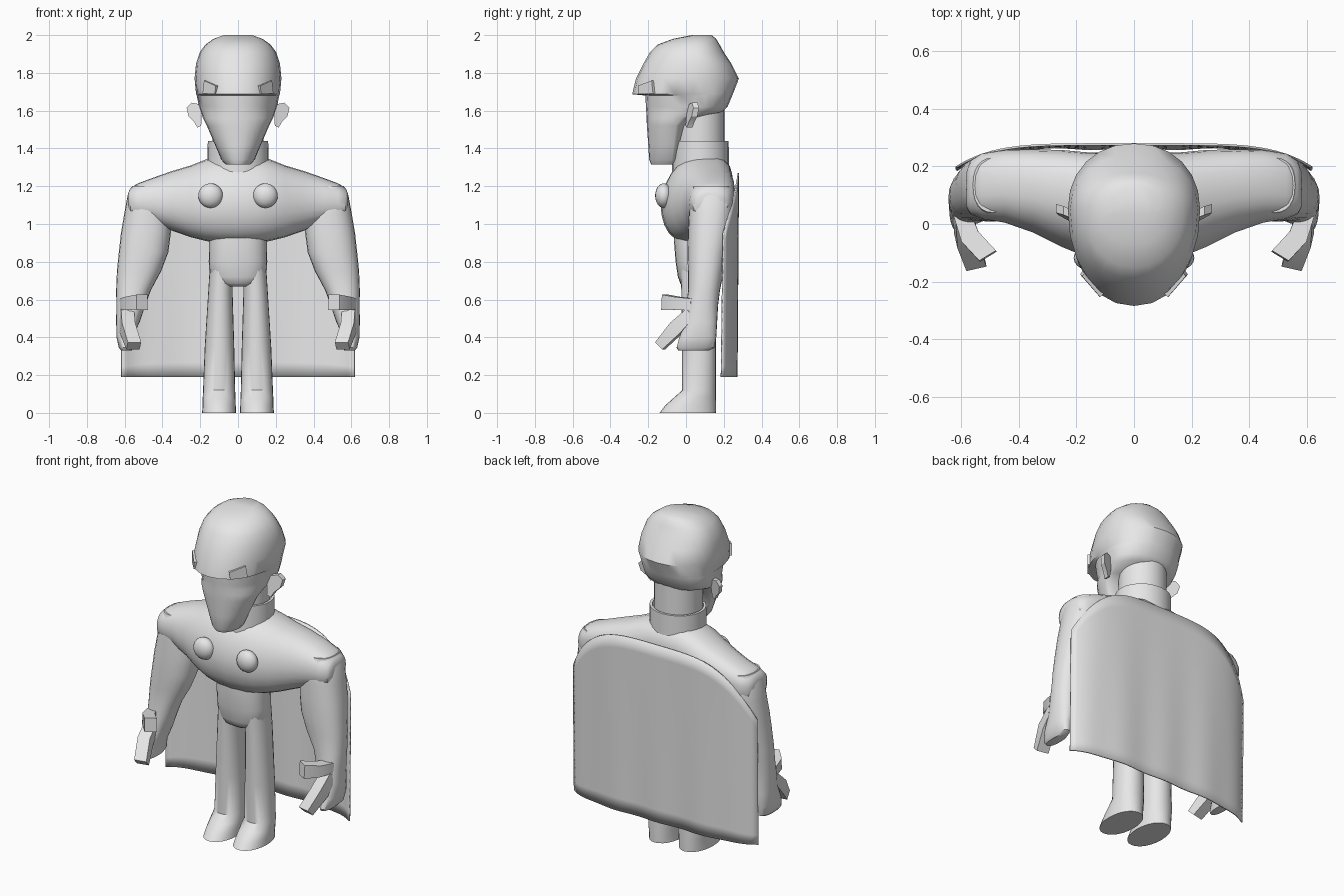
import bpy, bmesh, math
from mathutils import Vector

cube = bpy.data.objects.get("Cube")
if cube:
    bpy.data.objects.remove(cube)

GREY = bpy.data.materials.new("plain grey")
GREY.use_nodes = True
GREY.diffuse_color = (0.8, 0.8, 0.8, 1)
GREY.node_tree.nodes["Principled BSDF"].inputs["Base Color"].default_value = (0.8, 0.8, 0.8, 1)


def finish(name, bm, angle=40):
    bmesh.ops.recalc_face_normals(bm, faces=bm.faces)
    mesh = bpy.data.meshes.new(name)
    bm.to_mesh(mesh)
    bm.free()
    mesh.materials.append(GREY)
    obj = bpy.data.objects.new(name, mesh)
    bpy.context.collection.objects.link(obj)
    bpy.ops.object.select_all(action='DESELECT')
    obj.select_set(True)
    bpy.context.view_layer.objects.active = obj
    if angle:
        bpy.ops.object.shade_smooth_by_angle(angle=math.radians(angle))
    return obj


def oval(half, front, back, power=2, mid=None, n=24):
    """Egg outline: half width across, front and back ends, widest at mid."""
    mid = (front + back) / 2 if mid is None else mid
    points = []
    for i in range(n):
        t = math.tau * i / n
        s, c = math.sin(t), math.cos(t)
        u = half * math.copysign(abs(s) ** (2 / power), s)
        v = abs(c) ** (2 / power)
        points.append((u, mid + v * (back - mid if c > 0 else front - mid)))
    return points


def loft(name, rings, angle=40):
    bm = bmesh.new()
    loops = [[bm.verts.new(p) for p in ring] for ring in rings]
    n = len(loops[0])
    for a, b in zip(loops, loops[1:]):
        for i in range(n):
            bm.faces.new((a[i], a[(i + 1) % n], b[(i + 1) % n], b[i]))
    bm.faces.new(loops[0])
    bm.faces.new(loops[-1])
    return finish(name, bm, angle)


def column(name, rows, power=2, mid=None, side=1, angle=40):
    """Rows hold height, centre x, half width, front y, back y."""
    rings = []
    for z, cx, half, front, back in rows:
        m = None if mid is None else min(mid, (front + back) / 2 + 0.05)
        rings.append([(side * (cx + u), y, z) for u, y in oval(half, front, back, power, m)])
    return loft(name, rings, angle)


def bar(name, sections, side):
    """Square-cut digit through (centre, half width, half height) sections."""
    centres = [Vector(s[0]) for s in sections]
    way = (centres[-1] - centres[0]).normalized()
    across = way.cross(Vector((0, 0, 1))).normalized()
    up = across.cross(way)
    rings = []
    for c, (_, w, h) in zip(centres, sections):
        corners = [c + across * w * a + up * h * b for a, b in ((-1, -1), (1, -1), (1, 1), (-1, 1))]
        rings.append([(side * p.x, p.y, p.z) for p in corners])
    return loft(name, rings, 30)


# Head: chin, face, brow ledge and skull
column("head", [
    (1.315, 0, .065, -.185, -.07), (1.34, 0, .088, -.195, -.05), (1.42, 0, .122, -.2, -.03),
    (1.52, 0, .165, -.207, .0), (1.56, 0, .185, -.209, .06), (1.59, 0, .197, -.21, .19),
    (1.62, 0, .207, -.212, .22), (1.68, 0, .218, -.215, .245), (1.687, 0, .222, -.285, .248),
    (1.77, 0, .23, -.265, .28), (1.85, 0, .222, -.225, .24), (1.91, 0, .202, -.19, .2),
    (1.95, 0, .172, -.15, .178), (1.98, 0, .13, -.07, .16), (2.0, 0, .075, .03, .135),
], power=2.15, mid=.05)

# Neck and collar
column("neck", [(1.2, 0, .135, -.06, .205), (1.65, 0, .135, -.06, .205)])
column("collar", [(1.24, 0, .162, -.075, .228), (1.44, 0, .16, -.07, .226),
                  (1.44, 0, .145, -.058, .212), (1.41, 0, .145, -.058, .212)])

# Chest and shoulders, lofted from one side to the other
half_chest = [  # x, top, bottom, front, back
    (0, 1.365, .895, -.135, .23), (.1, 1.36, .9, -.128, .235), (.17, 1.342, .91, -.113, .24),
    (.25, 1.31, .93, -.08, .25), (.35, 1.28, .965, -.03, .255), (.45, 1.245, 1.0, .005, .255),
    (.53, 1.215, 1.02, .018, .245), (.57, 1.19, 1.04, .035, .22), (.583, 1.16, 1.08, .06, .18)]
stations = [(-r[0],) + r[1:] for r in reversed(half_chest[1:])] + half_chest
chest = []
for x, top, bottom, front, back in stations:
    half, middle = (top - bottom) / 2, (top + bottom) / 2
    lean = .06 * (1 - abs(x) / .6)
    chest.append([(x, y + lean * (u / half if u > 0 else 0), middle + u)
                  for u, y in oval(half, front, back, 2.5)])
loft("chest", chest)

# Waist and hips
column("hips", [(1.0, 0, .15, -.06, .17), (.9, 0, .153, -.063, .17), (.8, 0, .155, -.055, .17),
                (.72, 0, .15, -.043, .165), (.685, 0, .12, -.03, .155), (.67, 0, .06, -.01, .13)],
       power=2.4)

for side, label in ((1, "left"), (-1, "right")):
    # Leg with a sloping foot
    column(label + "_leg", [
        (0, .1, .09, -.14, .16), (.04, .1, .088, -.11, .16), (.08, .1, .087, -.065, .159),
        (.12, .1, .085, -.02, .158), (.35, .098, .078, -.02, .158), (.65, .093, .064, -.025, .16),
        (.78, .085, .064, -.03, .16)], power=2.1, side=side)

    # Sleeve and palm
    column(label + "_arm", [
        (1.2, .49, .07, .04, .23), (1.15, .475, .11, .02, .25), (1.05, .478, .125, .015, .25),
        (.95, .488, .132, .01, .24), (.85, .5, .131, .008, .22), (.75, .524, .117, .01, .2),
        (.65, .553, .092, .012, .18), (.57, .567, .077, .0, .17), (.48, .583, .062, -.005, .165),
        (.4, .6, .043, -.035, .16), (.345, .595, .036, -.05, .15), (.33, .59, .028, -.04, .12)],
        power=2.3, side=side)

    # Thumb and forefinger
    bar(label + "_thumb", [((.6, .04, .575), .03, .03), ((.57, -.045, .58), .034, .034),
                           ((.508, -.112, .585), .034, .041)], side)
    bar(label + "_finger", [((.59, .03, .53), .035, .03), ((.585, -.05, .45), .036, .038),
                            ((.552, -.137, .355), .036, .027)], side)

    # Ear: thin slab leaning outward and back
    outline = [(.19, 1.6), (.21, 1.635), (.245, 1.642), (.272, 1.615),
               (.262, 1.57), (.232, 1.54), (.215, 1.51), (.195, 1.52)]
    loft(label + "_ear", [[(side * x, d + .01 + (x - .2) * .4 + (z - 1.51) * .12, z)
                           for x, z in outline] for d in (-.012, .018)], 30)

    # Brow corner
    bar(label + "_brow", [((.1, -.23, 1.71), .03, .022), ((.172, -.165, 1.725), .018, .035)], side)

    # Round chest boss
    bm = bmesh.new()
    bmesh.ops.create_uvsphere(bm, u_segments=20, v_segments=12, radius=.065)
    for v in bm.verts:
        v.co = (side * .145 + v.co.x, -.118 + v.co.y * .7, 1.15 + v.co.z)
    finish(label + "_chest_boss", bm, 60)

# Cape: thin sheet wrapping the shoulders with soft folds
bm = bmesh.new()
columns, rows = 40, 14
grid = []
for i in range(columns + 1):
    x = -.618 + 1.236 * i / columns
    a = abs(x) / .618
    top = 1.27 - .32 * a ** 4
    line = []
    for j in range(rows + 1):
        k = j / rows
        z = top + (.19 - top) * k
        y = .277 - .08 * a ** 5 - .012 * k + .004 * k * math.cos(x * 22)
        line.append(bm.verts.new((x, y, z)))
    grid.append(line)
for i in range(columns):
    for j in range(rows):
        bm.faces.new((grid[i][j], grid[i + 1][j], grid[i + 1][j + 1], grid[i][j + 1]))
cape = finish("cape", bm)
thick = cape.modifiers.new("thickness", 'SOLIDIFY')
thick.thickness = .008
thick.offset = 0
